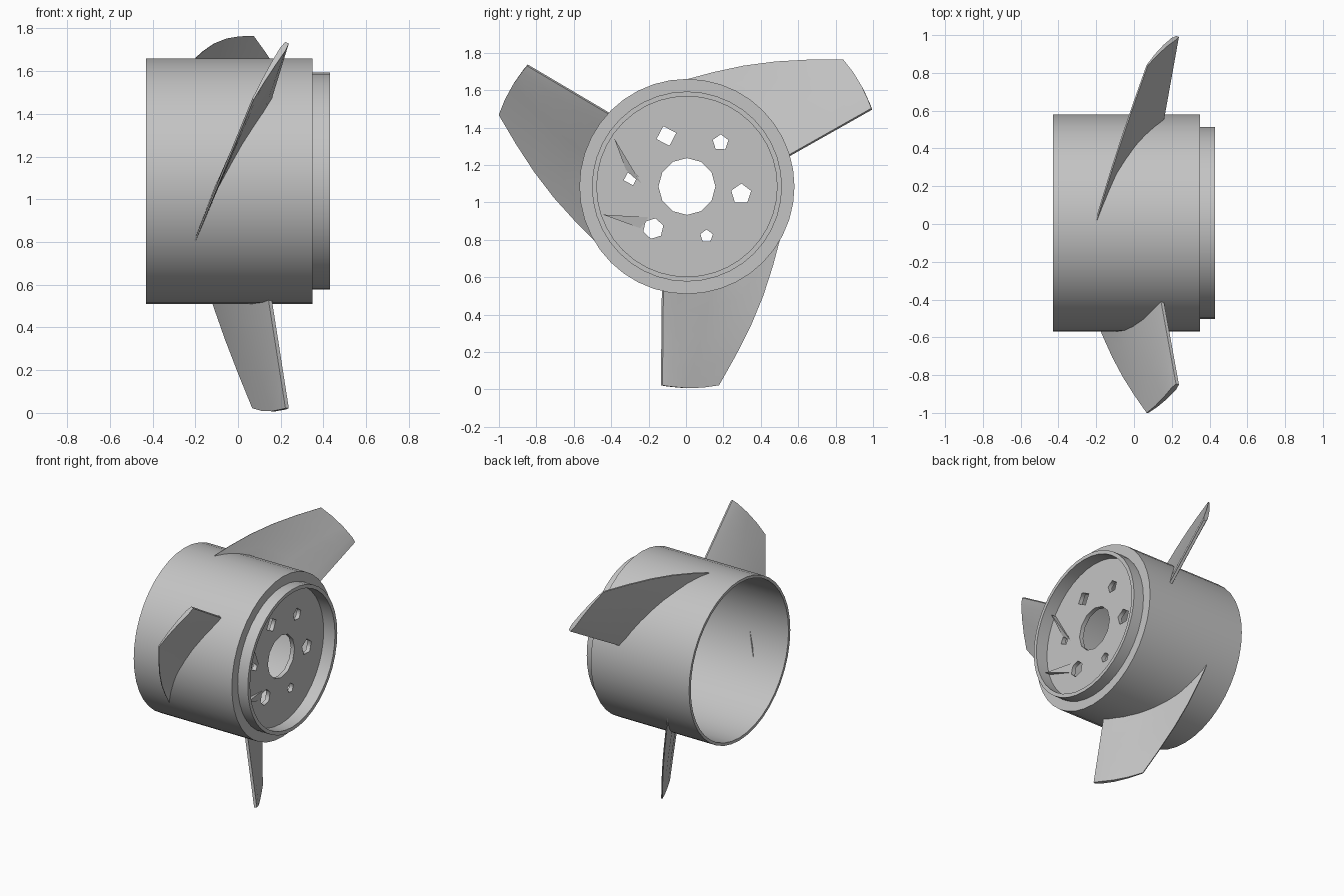
import bpy, bmesh, math
from mathutils import Matrix, Vector

if "Cube" in bpy.data.objects:
    bpy.data.objects.remove(bpy.data.objects["Cube"])

AXIS = Vector((0, 0.005, 1.085))   # centre line of the drum, along x
TAU = 2 * math.pi

grey = bpy.data.materials.new("plain grey")
grey.use_nodes = True
grey.diffuse_color = (0.55, 0.55, 0.55, 1)
grey.node_tree.nodes["Principled BSDF"].inputs["Base Color"].default_value = grey.diffuse_color


def finish(name, bm, smooth=None):
    bmesh.ops.recalc_face_normals(bm, faces=bm.faces)
    mesh = bpy.data.meshes.new(name)
    bm.to_mesh(mesh)
    bm.free()
    mesh.materials.append(grey)
    obj = bpy.data.objects.new(name, mesh)
    bpy.context.collection.objects.link(obj)
    obj.location = AXIS
    if smooth:
        select(obj)
        bpy.ops.object.shade_smooth_by_angle(angle=math.radians(smooth))
    return obj


def select(obj):
    bpy.ops.object.select_all(action='DESELECT')
    obj.select_set(True)
    bpy.context.view_layer.objects.active = obj


def skin(bm, rings, close_rings=False):
    """Join closed rings of points with quads."""
    rows = [[bm.verts.new(p) for p in ring] for ring in rings]
    pairs = list(zip(rows, rows[1:]))
    if close_rings:
        pairs.append((rows[-1], rows[0]))
    for a, b in pairs:
        for i in range(len(a)):
            j = (i + 1) % len(a)
            bm.faces.new((a[i], a[j], b[j], b[i]))
    return rows


# Drum: open at the back, stepped rim at the +x end
profile = [(-0.43, 0.575), (0.35, 0.575), (0.35, 0.508), (0.43, 0.508),
           (0.43, 0.482), (0.31, 0.482), (0.31, 0.555), (-0.43, 0.555)]
SIDES = 40
bm = bmesh.new()
rings = [[(x, r * math.cos(TAU * i / SIDES), r * math.sin(TAU * i / SIDES))
          for x, r in profile] for i in range(SIDES)]
skin(bm, rings, close_rings=True)
finish("drum", bm, 30)

# Recessed hub plate: centre bore and six rough bolt holes (y, z, radius, sides)
holes = [(0, 0, 0.152, 12), (-0.11, 0.27, 0.055, 4), (0.18, 0.235, 0.044, 5),
         (0.29, -0.04, 0.056, 5), (0.105, -0.265, 0.035, 5),
         (-0.18, -0.225, 0.056, 6), (-0.3, 0.045, 0.04, 4)]
curve = bpy.data.curves.new("hub_plate", 'CURVE')
curve.dimensions = '2D'
curve.fill_mode = 'BOTH'
curve.extrude = 0.015
for y, z, r, n in [(0, 0, 0.486, SIDES)] + holes:
    spline = curve.splines.new('POLY')
    spline.points.add(n - 1)
    for i, p in enumerate(spline.points):
        a = TAU * i / n + (0.3 if n < 12 else 0)
        p.co = (y + r * math.cos(a), z + r * math.sin(a), 0, 1)
    spline.use_cyclic_u = True
curve.materials.append(grey)
plate = bpy.data.objects.new("hub_plate", curve)
bpy.context.collection.objects.link(plate)
plate.location = AXIS + Vector((0.325, 0, 0))
plate.rotation_euler = (math.pi / 2, 0, math.pi / 2)
select(plate)
bpy.ops.object.convert(target='MESH')

# Slim raised wedges running from two bolt holes to the rim
for k, (tip, a, b) in enumerate([((-0.39, 0.26), (-0.325, 0.085), (-0.24, 0.01)),
                                 ((-0.45, -0.15), (-0.245, -0.225), (-0.2, -0.165))]):
    bm = bmesh.new()
    top = bm.verts.new((0.38, *tip))
    base = [bm.verts.new((0.339, *p)) for p in (tip, a, b)]
    for i in range(3):
        bm.faces.new((top, base[i], base[(i + 1) % 3]))
    bm.faces.new(base)
    finish(f"plate_wedge_{k + 1}", bm)


# Blades: lofted from the drum surface out to a cut tip, three around the axis
def blade_point(t, s):
    """t runs root to tip, s runs trailing to leading edge."""
    y = 0.5 - 0.63 * s
    root = Vector((-0.21 + 0.36 * s, y, -math.sqrt(0.567 ** 2 - y * y)))
    tip = Vector((0.07 + 0.16 * s, 0.17 - 0.305 * s, -1.063 - 0.06 * s * (1 - s)))
    bulge = math.sin(math.pi * t) * (1 - s)
    return root.lerp(tip, t) + Vector((-0.015, 0.04, 0)) * bulge


NORMAL = Vector((0.88, 0.47, 0))
ROWS = 5
SECTION = [(0, 0.004), (0.3, 0.008), (0.6, 0.012), (0.88, 0.015), (1, 0.009)]
for k in range(3):
    bm = bmesh.new()
    rings = []
    for j in range(ROWS + 1):
        t = j / ROWS
        upper = [blade_point(t, s) + NORMAL * h for s, h in SECTION]
        lower = [blade_point(t, s) - NORMAL * h for s, h in reversed(SECTION)]
        rings.append(upper + lower)
    rows = skin(bm, rings)
    n = len(SECTION)
    for row in (rows[0], rows[-1]):
        for i in range(n - 1):
            bm.faces.new((row[i], row[i + 1], row[-2 - i], row[-1 - i]))
    bm.transform(Matrix.Rotation(k * TAU / 3, 4, 'X'))
    finish(f"blade_{k + 1}", bm, 25)
